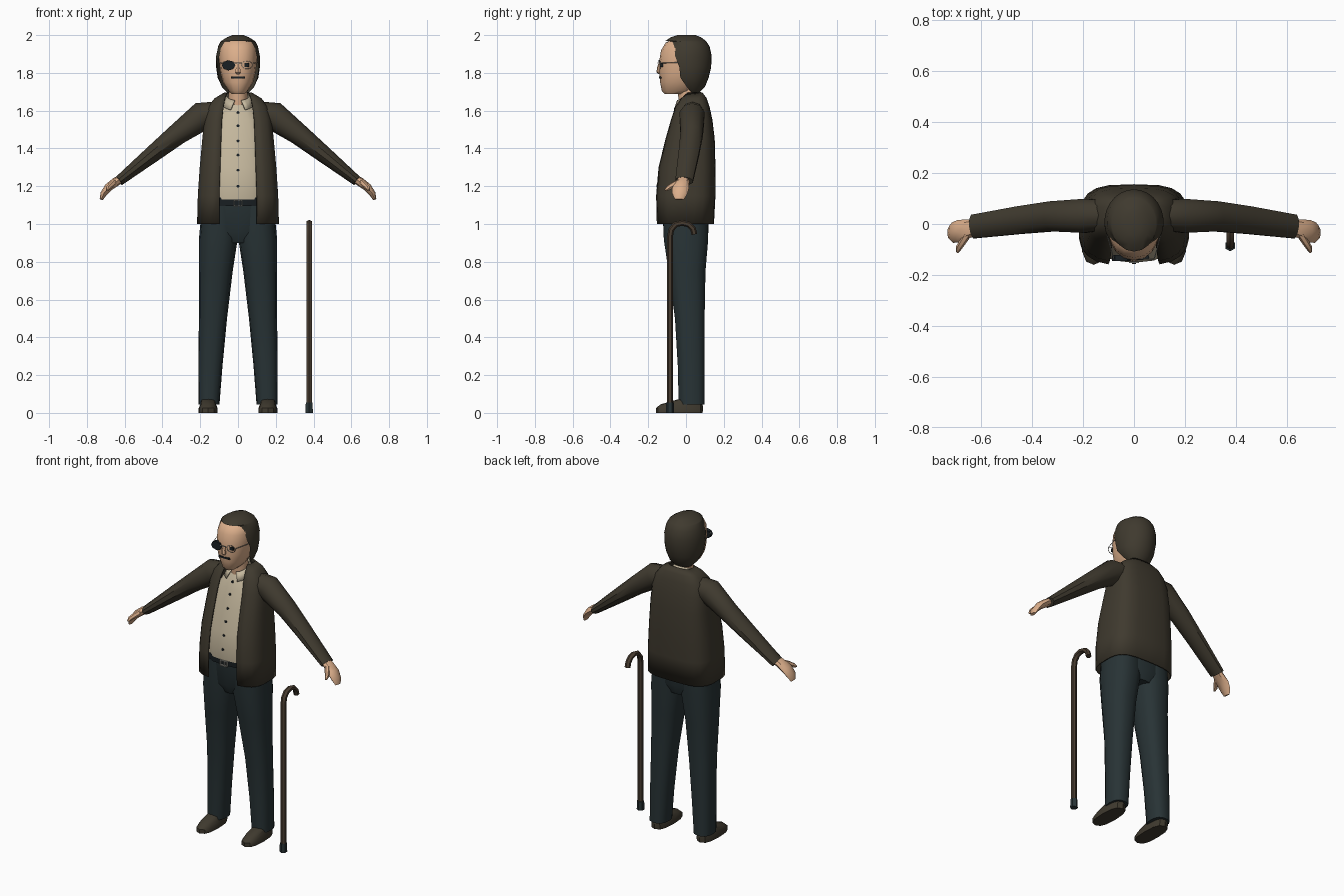
import bpy, bmesh, math
from mathutils import Vector

if "Cube" in bpy.data.objects:
    bpy.data.objects.remove(bpy.data.objects["Cube"])


def material(name, rgb):
    m = bpy.data.materials.new(name)
    m.diffuse_color = (*rgb, 1)
    m.use_nodes = True
    m.node_tree.nodes["Principled BSDF"].inputs["Base Color"].default_value = m.diffuse_color
    return m


BROWN = material("dark brown", (0.050, 0.042, 0.028))
TEAL = material("dark teal", (0.021, 0.033, 0.036))
SKIN = material("skin", (0.72, 0.43, 0.26))
CREAM = material("cream", (0.56, 0.48, 0.34))
BLACK = material("near black", (0.010, 0.014, 0.017))
WOOD = material("walnut", (0.066, 0.046, 0.030))
METAL = material("grey metal", (0.32, 0.32, 0.29))


def finish(name, bm, mat, mirror=False, thick=0, angle=40):
    bmesh.ops.remove_doubles(bm, verts=bm.verts, dist=1e-5)
    bmesh.ops.recalc_face_normals(bm, faces=bm.faces)
    me = bpy.data.meshes.new(name)
    bm.to_mesh(me)
    bm.free()
    me.materials.append(mat)
    me.shade_smooth()
    me.set_sharp_from_angle(angle=math.radians(angle))
    ob = bpy.data.objects.new(name, me)
    bpy.context.collection.objects.link(ob)
    if thick:
        s = ob.modifiers.new("thickness", "SOLIDIFY")
        s.thickness, s.offset = thick, -1
    if mirror:
        ob.modifiers.new("mirror", "MIRROR")
    return ob


def bridge(bm, rings, closed):
    n = len(rings[0])
    vs = [[bm.verts.new(p) for p in r] for r in rings]
    for a, b in zip(vs, vs[1:]):
        for i in range(n if closed else n - 1):
            j = (i + 1) % n
            bm.faces.new((a[i], a[j], b[j], b[i]))
    if closed:
        bm.faces.new(vs[0])
        bm.faces.new(vs[-1])


def loft(name, mat, rows, n=16, p=1.0, cx=0, tilt=0, **kw):
    """Stack of rounded sections: (z, half width, front y, back y[, y or None of opening edge])."""
    bm, rings = bmesh.new(), []
    opened = len(rows[0]) > 4
    for row in rows:
        z, hx, yf, yb = row[:4]
        yc, hy = (yf + yb) / 2, (yb - yf) / 2
        t0 = row[4] if opened else 0
        ring = []
        for i in range(n + 1 if opened else n):
            t = t0 + (2 * math.pi - 2 * t0) * i / n
            s, c = math.sin(t), math.cos(t)
            x = cx + hx * math.copysign(abs(s) ** p, s)
            y = yc - hy * math.copysign(abs(c) ** p, c)
            ring.append((x, y, z + tilt * y))
        rings.append(ring)
    bridge(bm, rings, not opened)
    return finish(name, bm, mat, **kw)


def tube(name, mat, pts, ref, n=10, **kw):
    """Swept oval: (centre, radius across, radius along ref)."""
    bm, rings, ref = bmesh.new(), [], Vector(ref)
    cs = [Vector(q[0]) for q in pts]
    for i, (c, ra, rb) in enumerate(pts):
        t = (cs[min(i + 1, len(cs) - 1)] - cs[max(i - 1, 0)]).normalized()
        a = t.cross(ref).normalized()
        b = a.cross(t)
        rings.append([cs[i] + a * ra * math.cos(k * math.tau / n) + b * rb * math.sin(k * math.tau / n)
                      for k in range(n)])
    bridge(bm, rings, True)
    return finish(name, bm, mat, **kw)


def box(name, mat, centre, size):
    bm = bmesh.new()
    bmesh.ops.create_cube(bm, size=1)
    for v in bm.verts:
        v.co = Vector(centre) + Vector(size) * v.co
    return finish(name, bm, mat)


# Shoes and trousers
loft("shoe", BROWN, [(0, .05, -.16, .088), (.025, .05, -.16, .09), (.045, .042, -.135, .088),
                     (.075, .036, -.03, .08)], n=12, p=.75, cx=.158, mirror=True)
bm = bmesh.new()
rings = []
for z, x0, x1, y0, y1 in [(.045, .098, .21, -.04, .10), (.25, .082, .21, -.045, .10), (.5, .058, .207, -.06, .10),
                          (.75, .028, .207, -.095, .105), (.92, .002, .207, -.12, .12), (1.1, .002, .19, -.125, .12)]:
    ring = []
    for k in range(14):
        s, c = math.sin(k * math.tau / 14), math.cos(k * math.tau / 14)
        ring.append(((x0 + x1) / 2 + (x1 - x0) / 2 * math.copysign(abs(c) ** .8, c),
                     (y0 + y1) / 2 + (y1 - y0) / 2 * math.copysign(abs(s) ** .8, s), z))
    rings.append(ring)
bridge(bm, rings, True)
finish("trouser_leg", bm, TEAL, mirror=True)
loft("trouser_hips", TEAL, [(.90, .10, -.09, .10), (.96, .19, -.118, .12), (1.11, .185, -.13, .12)], p=.8)

# Belt and buckle
loft("belt", BLACK, [(1.095, .188, -.137, .125), (1.14, .188, -.141, .125)], p=.8)
for z in (1.095, 1.125):
    box("buckle_bar", METAL, (0, -.143, z), (.05, .012, .006))
for x in (-.022, .006, .022):
    box("buckle_side", METAL, (x, -.143, 1.11), (.006, .012, .03))

# Shirt with collar and buttons
shirt = [(1.13, .17, -.146, .11), (1.2, .175, -.152, .11), (1.3, .17, -.139, .11), (1.45, .155, -.10, .11),
         (1.55, .13, -.07, .10), (1.61, .09, -.046, .09), (1.65, .05, -.025, .08)]
loft("shirt", CREAM, shirt, p=.85)
for z in (1.2, 1.285, 1.365, 1.44, 1.52, 1.59):
    a, b = next((a, b) for a, b in zip(shirt, shirt[1:]) if a[0] <= z <= b[0])
    y = a[2] + (b[2] - a[2]) * (z - a[0]) / (b[0] - a[0])
    tube("button", BLACK, [((0, y + .004, z), .008, .008), ((0, y - .004, z), .008, .008)], (1, 0, 0), n=6)
loft("collar", CREAM, [(1.628, .082, -.075, .088, .5), (1.672, .06, -.05, .078, .3)], tilt=.35, thick=.006)

# Jacket: open-fronted shell, then sleeves
P = .6
jacket = [(1.0, .218, -.158, .148, .10), (1.15, .214, -.162, .156, .10), (1.3, .204, -.149, .156, .095),
          (1.45, .19, -.112, .152, .09), (1.55, .18, -.083, .14, .086), (1.62, .16, -.06, .125, .078),
          (1.665, .125, -.03, .11, .07), (1.695, .075, 0, .088, .06)]
loft("jacket", BROWN, [(z, hx, yf, yb, math.asin((w / hx) ** (1 / P))) for z, hx, yf, yb, w in jacket],
     n=20, p=P, thick=.008)
tube("sleeve", BROWN, [((.10, .035, 1.59), .06, .06), ((.19, .032, 1.572), .076, .07), ((.32, .03, 1.476), .057, .062),
                       ((.45, .015, 1.372), .045, .057), ((.63, -.01, 1.228), .027, .049)], (0, 1, 0), mirror=True)

# Hands
tube("hand", SKIN, [((.61, -.01, 1.243), .02, .03), ((.645, -.018, 1.224), .024, .036), ((.685, -.028, 1.195), .022, .045),
                    ((.712, -.034, 1.16), .017, .04), ((.724, -.036, 1.13), .009, .024)], (0, 1, 0), n=8, mirror=True)
tube("thumb", SKIN, [((.65, -.035, 1.222), .016, .018), ((.672, -.07, 1.205), .014, .016), ((.688, -.095, 1.19), .012, .013),
                     ((.692, -.11, 1.178), .006, .006)], (0, 0, 1), n=6, mirror=True)

# Neck, head and nose
loft("neck", SKIN, [(1.61, .052, -.035, .075), (1.72, .048, -.045, .068)], n=12)
loft("head", SKIN, [(1.687, .032, -.112, .0), (1.705, .052, -.128, .05), (1.75, .08, -.137, .08), (1.80, .093, -.142, .10),
                    (1.86, .10, -.142, .11), (1.92, .10, -.132, .11), (1.96, .09, -.108, .10),
                    (1.985, .05, -.06, .07)], n=16, p=.92)
tube("nose", SKIN, [((0, -.138, 1.855), .006, .008), ((0, -.143, 1.825), .011, .013), ((0, -.143, 1.805), .013, .016),
                    ((0, -.138, 1.795), .006, .01)], (1, 0, 0), n=6)


# Hair: cap over the crown, open at the face
def edge(z, hx, yf, yb, y):
    return z, hx, yf, yb, math.acos(((yf + yb) / 2 - y) / ((yb - yf) / 2))


loft("hair", BROWN, [edge(1.695, .055, -.01, .07, .03), edge(1.725, .085, -.06, .10, .005),
                     edge(1.775, .108, -.1, .12, -.03), edge(1.83, .116, -.12, .133, -.035),
                     edge(1.89, .116, -.12, .136, -.058), edge(1.94, .106, -.11, .125, -.062),
                     edge(1.966, .093, -.108, .108, -.072), (1.97, .088, -.108, .104, 0), (1.988, .06, -.082, .08, 0),
                     (2.0, .03, -.045, .05, 0), (2.0, .0, .0, .0, 0)], n=18)

# Eye patch, eye, mouth and wire spectacles
tube("eye_patch", BLACK, [((-.05, -.122, 1.84), .027, .036), ((-.05, -.146, 1.84), .027, .036)], (1, 0, 0), n=8)
box("eye", BLACK, (.047, -.129, 1.842), (.024, .012, .02))
box("mouth", BLACK, (0, -.136, 1.776), (.074, .012, .01))
box("spectacle_bridge", METAL, (0, -.15, 1.852), (.04, .004, .004))
bm = bmesh.new()
rim = [(.048 + .03 * math.cos(k * math.tau / 12), -.139, 1.842 + .022 * math.sin(k * math.tau / 12)) for k in range(12)]
inner = [(.048 + (x - .048) * .92, y, 1.842 + (z - 1.842) * .92) for x, y, z in rim]
a, b = [[bm.verts.new(q) for q in r] for r in (rim, inner)]
for k in range(12):
    bm.faces.new((a[k], a[(k + 1) % 12], b[(k + 1) % 12], b[k]))
finish("spectacle_rim", bm, METAL, thick=.003)
for s in (-1, 1):
    tube("spectacle_arm", METAL, [((s * .08, -.135, 1.852), .002, .002), ((s * .106, -.04, 1.855), .002, .002)],
         (0, 0, 1), n=4)

# Walking cane with hooked handle and rubber tip
hook = [(-.085, .03), (-.085, .93), (-.078, .97), (-.055, .998), (-.02, 1.006), (.015, .997), (.037, .975), (.045, .945)]
tube("cane", WOOD, [((.377, y, z), .0155, .0175) for y, z in hook], (1, 0, 0), n=6)
tube("cane_tip", TEAL, [((.377, -.085, 0), .022, .022), ((.377, -.085, .055), .021, .021)], (1, 0, 0), n=6)
